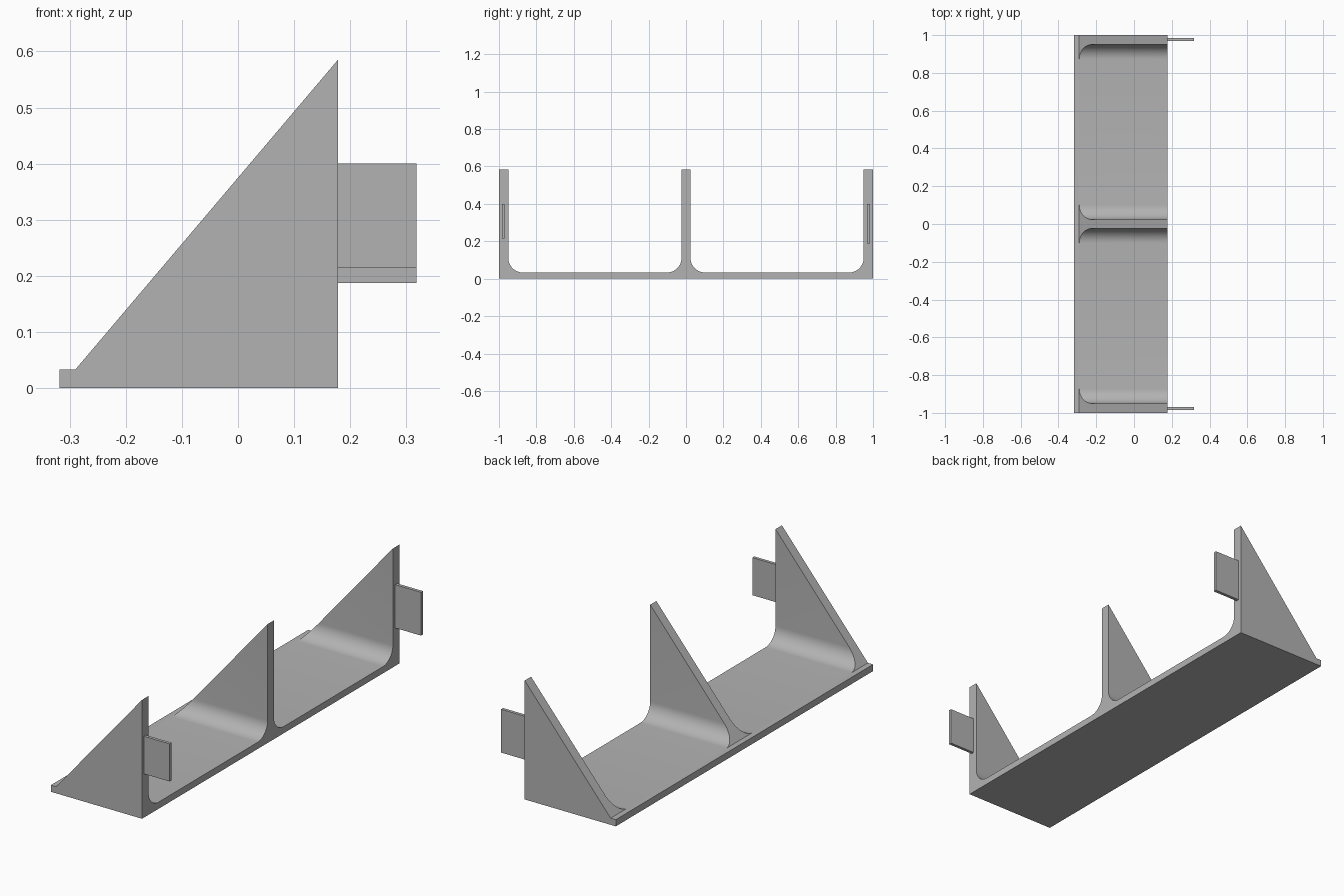
import bpy, bmesh, math

if "Cube" in bpy.data.objects:
    bpy.data.objects.remove(bpy.data.objects["Cube"])

X_FRONT, X_TOE, X_LIP = 0.178, -0.29, -0.318
FLOOR, TOP, R = 0.033, 0.585, 0.078

grey = bpy.data.materials.new("plain grey")
grey.diffuse_color = (0.45, 0.45, 0.45, 1)
grey.use_nodes = True
grey.node_tree.nodes["Principled BSDF"].inputs["Base Color"].default_value = grey.diffuse_color


def finish(bm, name):
    bmesh.ops.recalc_face_normals(bm, faces=bm.faces[:])
    me = bpy.data.meshes.new(name)
    bm.to_mesh(me)
    bm.free()
    me.materials.append(grey)
    ob = bpy.data.objects.new(name, me)
    bpy.context.collection.objects.link(ob)
    return ob


def fillet(wall, side):
    """Arc from the wall down to the floor; side is the direction away from the wall."""
    return [(wall + side * R * (1 - math.cos(a)), FLOOR + R * (1 - math.sin(a)))
            for a in (math.radians(90 * i / 12) for i in range(13))]


def rib(y0, y1, left=True, right=True):
    """Rib outline over the floor, from its low-y foot to its high-y foot."""
    a = fillet(y0, -1)[::-1] if left else [(y0, FLOOR)]
    b = fillet(y1, 1) if right else [(y1, FLOOR)]
    # arcs start at the wall, so flip the direction of the quarter circle
    return a + [(y0, TOP), (y1, TOP)] + b


def arc_fix(wall, side):
    return [(wall + side * R * (1 - math.cos(a)), FLOOR + R * (1 - math.sin(a)))
            for a in (math.radians(90 * i / 12) for i in range(13))]


def cut_x(z):
    """Sloping rear edge of the ribs."""
    return X_TOE + max(0, z - FLOOR) * (X_FRONT - X_TOE) / (TOP - FLOOR)


# Bracket: base plate and three filleted ribs in one body
ribs = [rib(-1, -0.95, left=False), rib(-0.024, 0.024), rib(0.95, 1, right=False)]
outline = [(-1, 0)] + sum(ribs, []) + [(1, 0)]
bm = bmesh.new()
front = [bm.verts.new((X_FRONT, y, z)) for y, z in outline]
rear = [bm.verts.new((cut_x(z), y, z)) for y, z in outline]
n = len(outline)
bm.faces.new(front)
for i in range(n):
    j = (i + 1) % n
    quad = [front[i], front[j], rear[j], rear[i]]
    # the rib tips meet the front plane, so drop doubled corners
    if outline[i][1] == TOP and outline[j][1] == TOP:
        continue
    bm.faces.new(quad)

# Sloping rib faces, and the feet where the lip begins
feet, k = [], 1
for r in ribs:
    loop = rear[k:k + len(r)]
    bm.faces.new(loop)
    feet += [loop[0], loop[-1]]
    k += len(r)

# Lip behind the ribs
lip = [bm.verts.new((X_LIP, y, z)) for y, z in ((-1, 0), (-1, FLOOR), (1, FLOOR), (1, 0))]
bm.faces.new(lip)
bm.faces.new([lip[1]] + feet + [lip[2]])
bm.faces.new([lip[0], lip[1], rear[1], rear[0]])
bm.faces.new([lip[3], lip[2], rear[-2], rear[-1]])
bm.faces.new([lip[0], lip[3], rear[-1], rear[0]])
bmesh.ops.remove_doubles(bm, verts=bm.verts[:], dist=1e-5)
bmesh.ops.dissolve_limit(bm, angle_limit=0.01, verts=bm.verts[:], edges=bm.edges[:])
bracket = finish(bm, "bracket")
bpy.context.view_layer.objects.active = bracket
bracket.select_set(True)
bpy.ops.object.shade_smooth_by_angle(angle=math.radians(25))


# Thin tabs on the end ribs
def tab(name, y0, y1, z0, z1):
    bm = bmesh.new()
    bmesh.ops.create_cube(bm, size=1)
    for v in bm.verts:
        v.co = (0.248 + v.co.x * 0.14, (y0 + y1) / 2 + v.co.y * (y1 - y0),
                (z0 + z1) / 2 + v.co.z * (z1 - z0))
    finish(bm, name)


tab("front_tab", -0.985, -0.97, 0.215, 0.40)
tab("back_tab", 0.968, 0.984, 0.187, 0.40)
